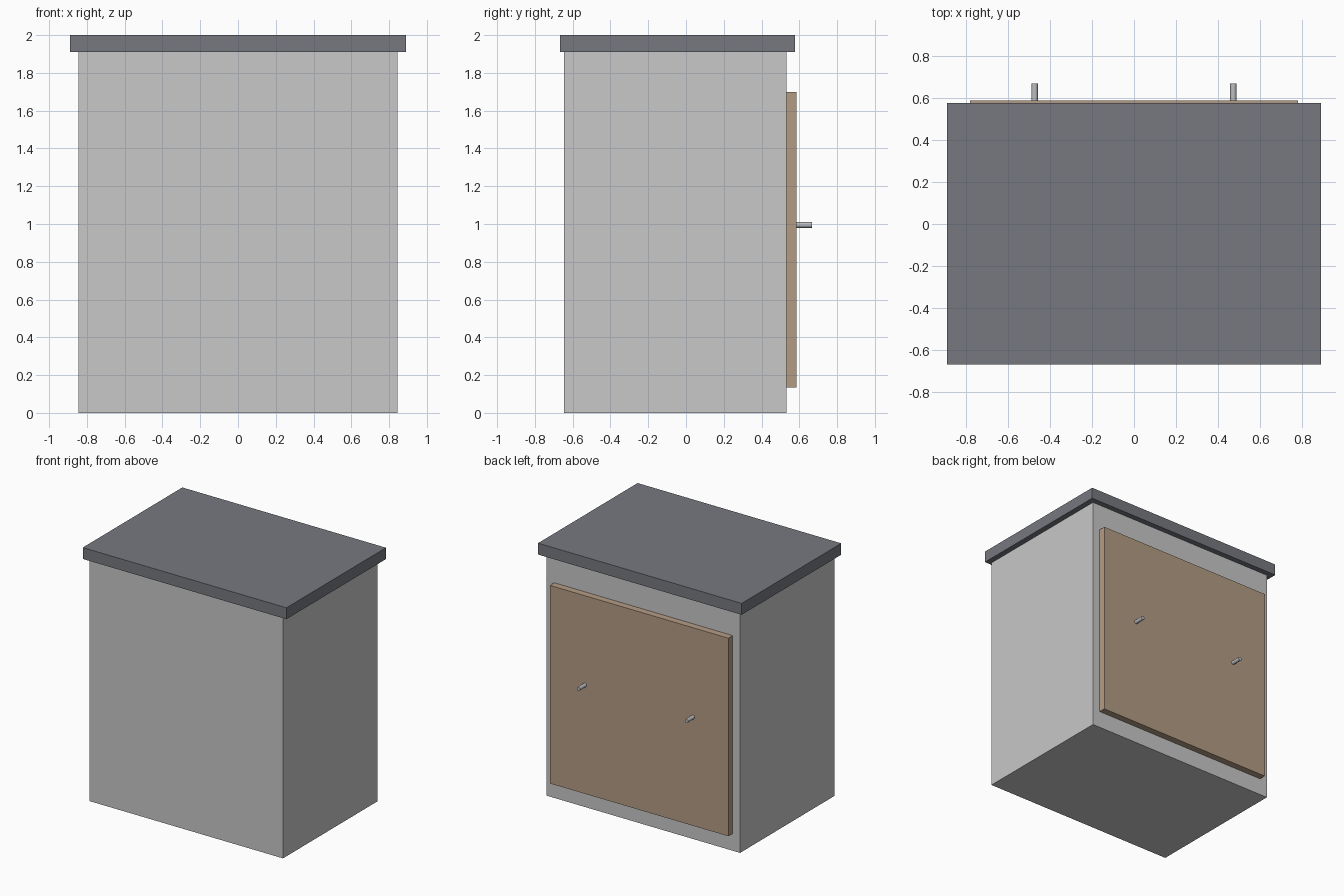
import bpy
import math

cube = bpy.data.objects.get("Cube")
if cube:
    bpy.data.objects.remove(cube, do_unlink=True)


def material(name, rgb):
    m = bpy.data.materials.new(name)
    m.use_nodes = True
    m.diffuse_color = (*rgb, 1)
    m.node_tree.nodes["Principled BSDF"].inputs["Base Color"].default_value = (*rgb, 1)
    return m


def box(name, low, high, mat):
    """Box spanning two opposite corners."""
    bpy.ops.mesh.primitive_cube_add(size=1, location=[(a + b) / 2 for a, b in zip(low, high)])
    ob = bpy.context.object
    ob.name = name
    ob.scale = [b - a for a, b in zip(low, high)]
    bpy.ops.object.transform_apply(location=False, rotation=False, scale=True)
    ob.data.materials.append(mat)
    return ob


light_grey = material("light grey", (0.58, 0.58, 0.58))
slate = material("slate grey", (0.18, 0.19, 0.212))
tan = material("tan wood", (0.456, 0.332, 0.231))
steel = material("steel", (0.5, 0.52, 0.54))

# Cabinet body, overhanging worktop and rear door panel
box("cabinet_body", (-0.845, -0.645, 0), (0.845, 0.532, 1.91), light_grey)
box("worktop", (-0.89, -0.667, 1.91), (0.89, 0.576, 2), slate)
box("door_panel", (-0.78, 0.532, 0.135), (0.78, 0.586, 1.7), tan)

# Round peg handles
for side, x in (("left", 0.472), ("right", -0.472)):
    bpy.ops.mesh.primitive_cylinder_add(vertices=16, radius=0.015, depth=0.081,
                                        location=(x, 0.6265, 0.995),
                                        rotation=(math.pi / 2, 0, 0))
    peg = bpy.context.object
    peg.name = side + "_handle"
    peg.data.materials.append(steel)
    bpy.ops.object.shade_smooth_by_angle(angle=math.radians(40))
